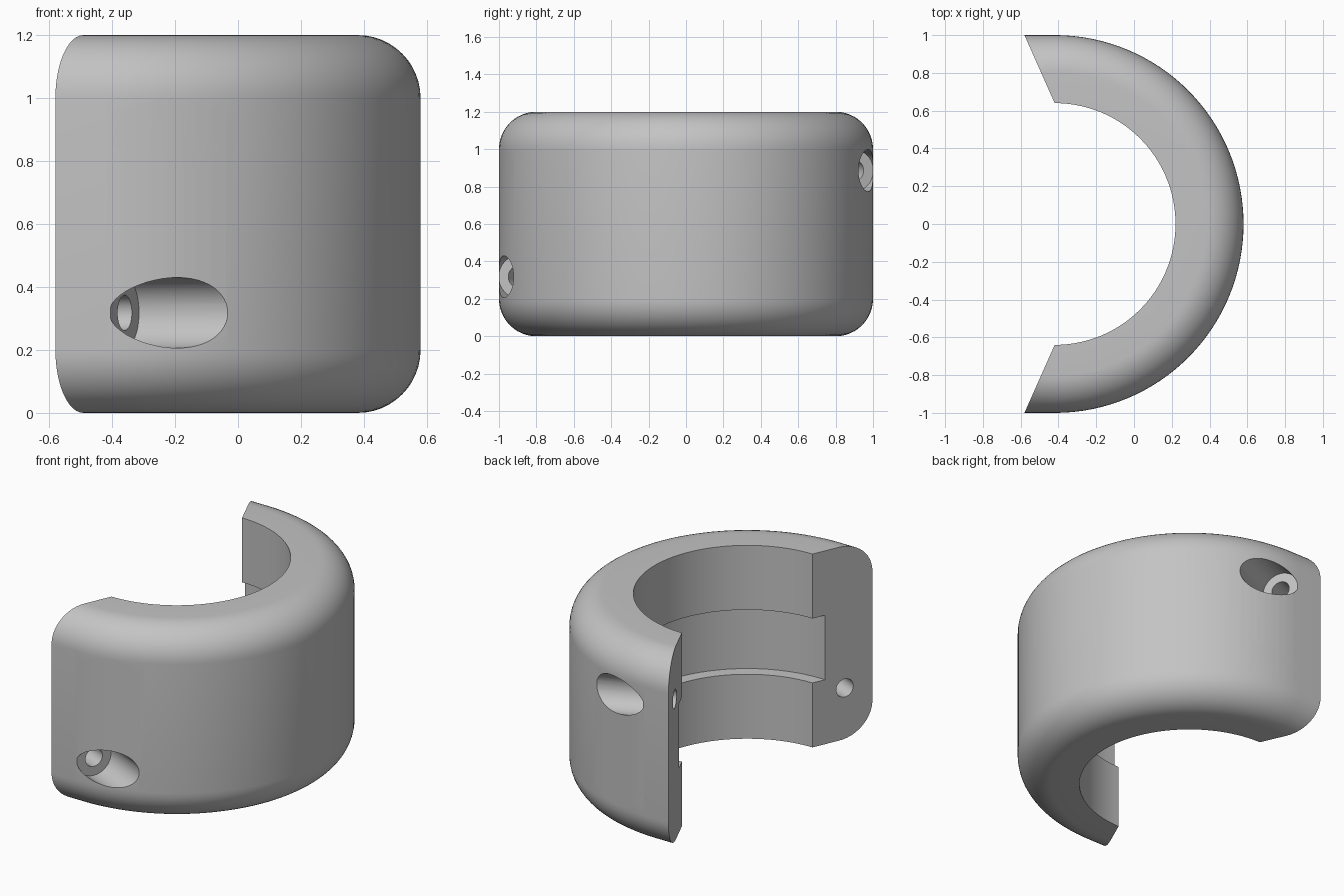
import bpy
import bmesh
from math import sin, cos, pi
from mathutils import Vector

cube = bpy.data.objects.get("Cube")
if cube:
    bpy.data.objects.remove(cube, do_unlink=True)

# Main dimensions
AXIS_X = -0.42
R_IN, R_GROOVE, R_OUT = 0.64, 0.716, 1.0
HEIGHT, FILLET = 1.2, 0.2
END_SLOPE = 0.16 / 0.36
ARC_STEPS, FILLET_STEPS = 64, 12

grey = bpy.data.materials.new("plain grey")
grey.use_nodes = True
colour = (0.55, 0.55, 0.55, 1)
grey.diffuse_color = colour
grey.node_tree.nodes["Principled BSDF"].inputs["Base Color"].default_value = colour


def add_object(name, bm):
    bmesh.ops.recalc_face_normals(bm, faces=bm.faces)
    mesh = bpy.data.meshes.new(name)
    bm.to_mesh(mesh)
    bm.free()
    mesh.materials.append(grey)
    obj = bpy.data.objects.new(name, mesh)
    bpy.context.collection.objects.link(obj)
    return obj


def cross_section():
    """Radius and height pairs: rounded outside, grooved inside."""
    pts = [(R_IN, 0)]
    for cz, start in ((FILLET, -pi / 2), (HEIGHT - FILLET, 0)):
        for i in range(FILLET_STEPS + 1):
            a = start + pi / 2 * i / FILLET_STEPS
            pts.append((R_OUT - FILLET + FILLET * cos(a), cz + FILLET * sin(a)))
    pts += [(R_IN, HEIGHT), (R_IN, 0.8), (R_GROOVE, 0.8), (R_GROOVE, 0.4), (R_IN, 0.4)]
    return pts


def build_clamp():
    section = cross_section()
    bm = bmesh.new()

    # Slanted end, half turn, slanted end
    def slanted_end(side):
        return [bm.verts.new((AXIS_X - END_SLOPE * (r - R_IN), side * r, z))
                for r, z in section]

    rings = [slanted_end(-1)]
    for i in range(ARC_STEPS + 1):
        a = -pi / 2 + pi * i / ARC_STEPS
        rings.append([bm.verts.new((AXIS_X + r * cos(a), r * sin(a), z))
                      for r, z in section])
    rings.append(slanted_end(1))

    n = len(section)
    for r0, r1 in zip(rings, rings[1:]):
        for j in range(n):
            k = (j + 1) % n
            bm.faces.new((r0[j], r0[k], r1[k], r1[j]))
    bm.faces.new(rings[0])
    bm.faces.new(rings[-1])
    bmesh.ops.remove_doubles(bm, verts=bm.verts, dist=0.0001)
    return add_object("clamp_half", bm)


def drill(target, start, direction, radius, length):
    """Cut a round hole from start along direction."""
    bm = bmesh.new()
    bmesh.ops.create_cone(bm, cap_ends=True, segments=48, radius1=radius,
                          radius2=radius, depth=length)
    rot = direction.to_track_quat('Z', 'Y').to_matrix()
    for v in bm.verts:
        v.co = start + rot @ (v.co + Vector((0, 0, length / 2)))
    cutter = add_object("hole_cutter", bm)
    cutter.hide_render = True
    mod = target.modifiers.new("hole", 'BOOLEAN')
    mod.operation = 'DIFFERENCE'
    mod.solver = 'EXACT'
    mod.object = cutter
    bpy.context.view_layer.objects.active = target
    bpy.ops.object.modifier_apply(modifier=mod.name)
    bpy.data.objects.remove(cutter, do_unlink=True)


clamp = build_clamp()
bpy.ops.object.select_all(action='DESELECT')
clamp.select_set(True)

# Bolt holes square to the end faces, each with a wide recess outside
for side in (-1, 1):
    direction = Vector((1, side * END_SLOPE, 0)).normalized()
    for z in (0.318, 0.886):
        mouth = Vector((-0.506, side * 0.834, z))
        drill(clamp, mouth - direction * 0.1, direction, 0.056, 0.4)
        drill(clamp, mouth + direction * 0.16, direction, 0.112, 0.7)

bpy.context.view_layer.objects.active = clamp
bpy.ops.object.shade_smooth_by_angle(angle=pi / 6)
